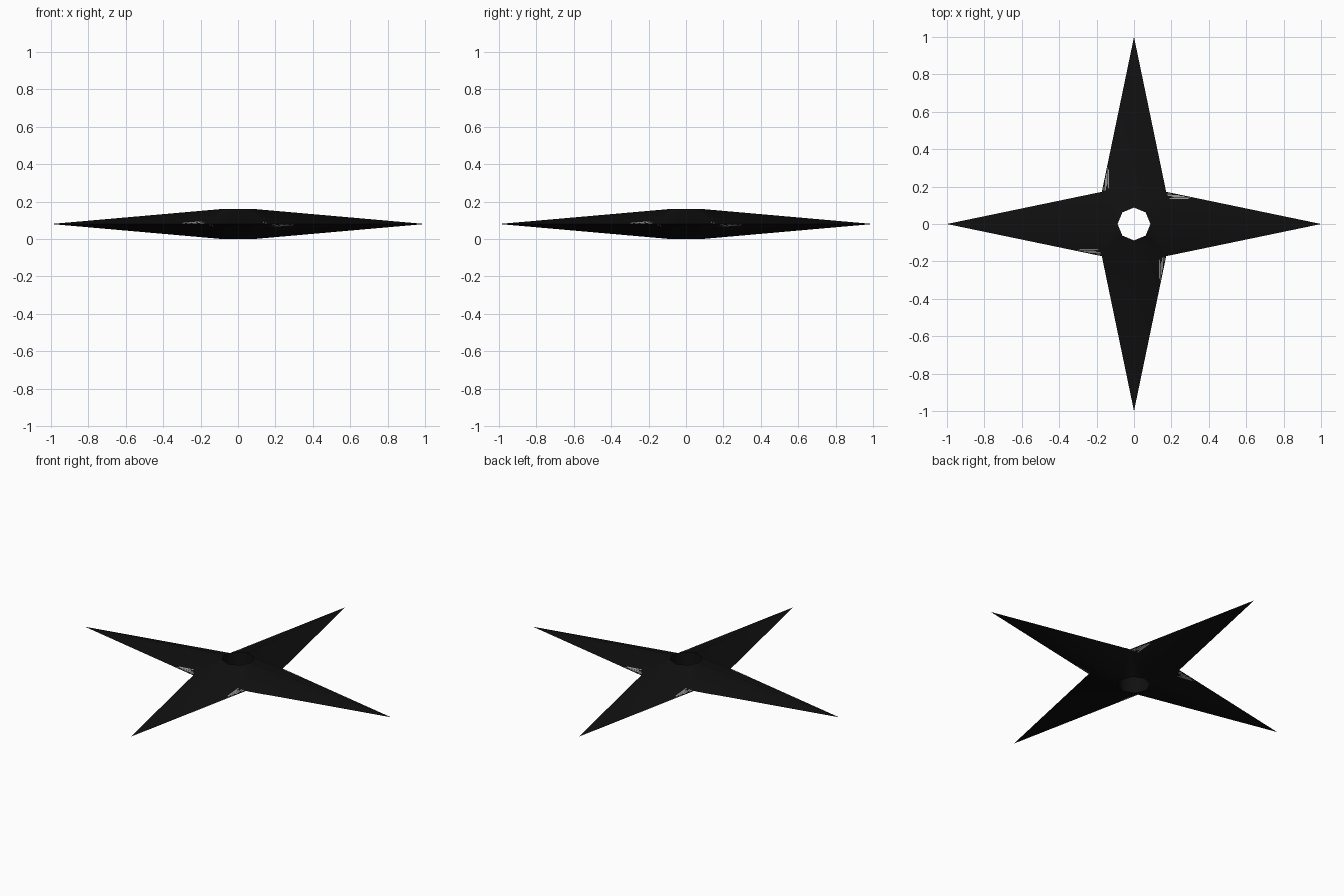
import bpy, bmesh, math
from mathutils import Vector, Matrix

cube = bpy.data.objects.get("Cube")
if cube:
    bpy.data.objects.remove(cube)

MID = 0.08      # half thickness, also the height of the cutting edge
HOLE = 0.088    # hole radius
NOTCH = 0.172   # notch corner offset in x and y


def material(name, color):
    mat = bpy.data.materials.new(name)
    mat.use_nodes = True
    mat.diffuse_color = color
    bsdf = mat.node_tree.nodes["Principled BSDF"]
    bsdf.inputs["Base Color"].default_value = color
    bsdf.inputs["Roughness"].default_value = 0.6
    return mat


def make_object(name, bm, mat):
    mesh = bpy.data.meshes.new(name)
    bm.to_mesh(mesh)
    bm.free()
    mesh.materials.append(mat)
    obj = bpy.data.objects.new(name, mesh)
    bpy.context.collection.objects.link(obj)
    return obj


black = material("black steel", (0.005, 0.005, 0.005, 1))
grey = material("worn bare steel", (0.28, 0.28, 0.28, 1))

# Star body: octagonal hole rim joined to alternating tips and notches
bm = bmesh.new()
outer, rims = [], {1: [], -1: []}
for i in range(8):
    a = i * math.pi / 4
    d = Vector((math.cos(a), math.sin(a), 0))
    reach = NOTCH * math.sqrt(2) if i % 2 else 1.0
    outer.append(bm.verts.new(d * reach + Vector((0, 0, MID))))
    for side in (1, -1):
        rims[side].append(bm.verts.new(d * HOLE + Vector((0, 0, MID + side * MID))))
for i in range(8):
    j = (i + 1) % 8
    tip, notch = (j, i) if i % 2 else (i, j)
    for rim in rims.values():
        bm.faces.new((rim[tip], outer[tip], outer[notch]))
        bm.faces.new((rim[tip], outer[notch], rim[notch]))
    bm.faces.new((rims[1][i], rims[1][j], rims[-1][j], rims[-1][i]))
bmesh.ops.recalc_face_normals(bm, faces=bm.faces)
star = make_object("star_blades", bm, black)
bpy.ops.object.select_all(action='DESELECT')
star.select_set(True)
bpy.context.view_layer.objects.active = star
bpy.ops.object.shade_smooth_by_angle(angle=math.radians(60))


# Worn streaks beside one edge of every blade, on both sides
def on_blade(x, y):
    slope_x = MID / (1 - HOLE)
    slope_y = (MID - slope_x * (NOTCH - HOLE)) / NOTCH
    return Vector((x, y, MID - slope_x * (x - HOLE) - slope_y * y + 0.0015))


streaks = [  # start, end, inner offset, outer offset
    (0.19, 0.295, 0.135, 0.140),
    (0.21, 0.305, 0.140, 0.143),
    (0.20, 0.275, 0.144, 0.149),
    (0.18, 0.245, 0.151, 0.156),
    (0.175, 0.205, 0.158, 0.164),
]
bm = bmesh.new()
for x0, x1, y0, y1 in streaks:
    corners = ((x0, y0), (x1, y0), (x1 - 0.01, y1), (x0 + 0.005, y1))
    for flip in (0, math.pi):
        for k in range(4):
            turn = (Matrix.Translation((0, 0, MID)) @ Matrix.Rotation(flip, 4, 'X')
                    @ Matrix.Rotation(k * math.pi / 2, 4, 'Z'))
            bm.faces.new([bm.verts.new(turn @ on_blade(x, y)) for x, y in corners])
make_object("worn_edge_streaks", bm, grey)
